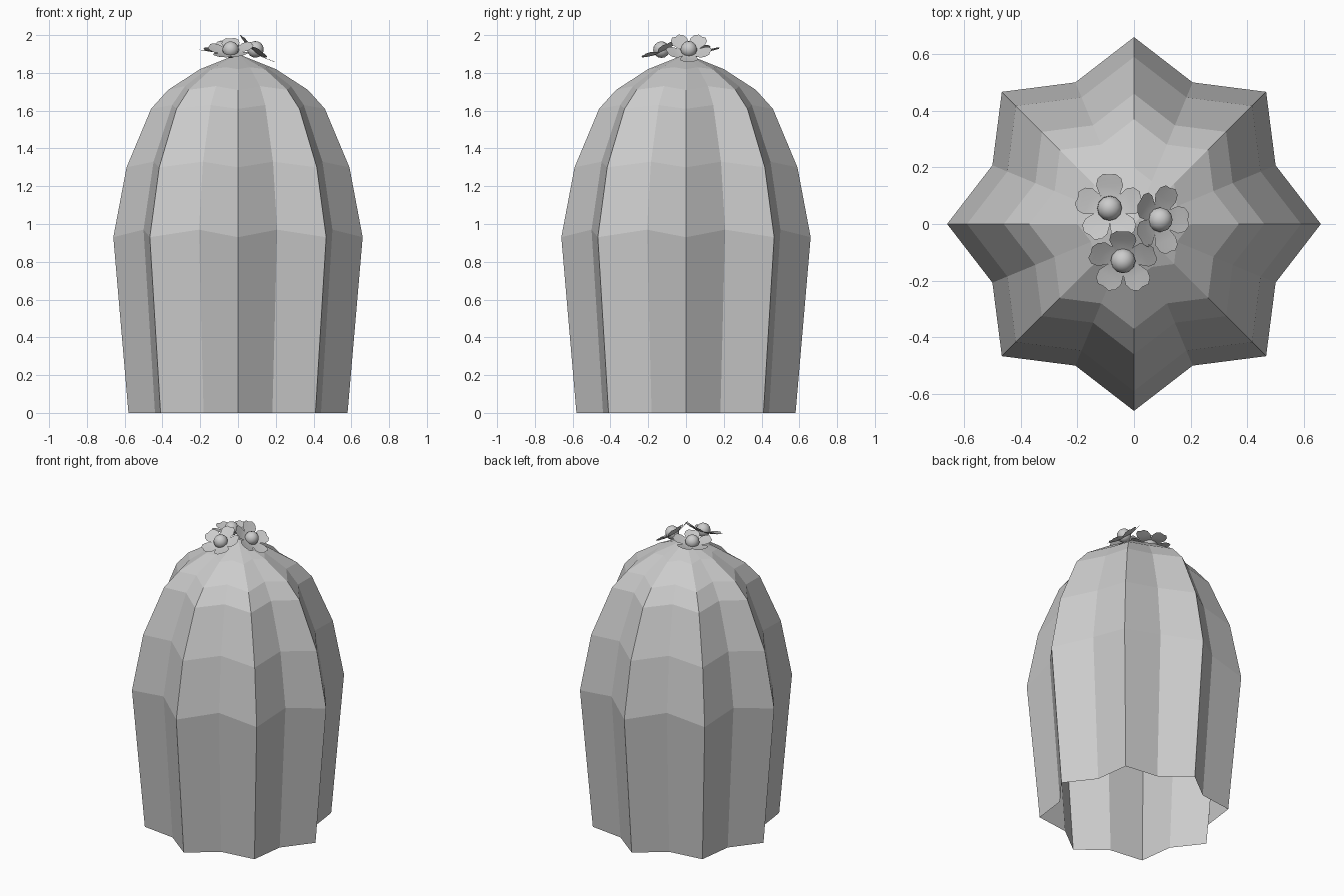
import bpy, bmesh
from math import sin, cos, pi, radians
from mathutils import Matrix, Vector

cube = bpy.data.objects.get("Cube")
if cube:
    bpy.data.objects.remove(cube)


def material(name, value):
    mat = bpy.data.materials.new(name)
    mat.use_nodes = True
    color = (value, value, value, 1)
    mat.diffuse_color = color
    mat.node_tree.nodes["Principled BSDF"].inputs["Base Color"].default_value = color
    return mat


grey = material("plain grey", 0.6)


def make_object(name, bm, matrix=None):
    mesh = bpy.data.meshes.new(name)
    bm.to_mesh(mesh)
    bm.free()
    mesh.materials.append(grey)
    obj = bpy.data.objects.new(name, mesh)
    bpy.context.collection.objects.link(obj)
    if matrix:
        obj.matrix_world = matrix
    return obj


# Ribbed cactus body: star-shaped rings, open underneath
RIBS = 8
# ridge radius, ridge height, valley height
profile = [(0.58, 0, 0), (0.66, 0.93, 0.97), (0.59, 1.30, 1.33),
           (0.46, 1.61, 1.63), (0.37, 1.71, 1.73), (0.20, 1.82, 1.83)]
bm = bmesh.new()
rings = []
for radius, ridge_z, valley_z in profile:
    ring = []
    for i in range(RIBS * 2):
        a = pi * i / RIBS
        r = radius * (0.82 if i % 2 else 1)
        ring.append(bm.verts.new((r * cos(a), r * sin(a), valley_z if i % 2 else ridge_z)))
    rings.append(ring)
tip = bm.verts.new((0, 0, 1.90))
n = RIBS * 2
for low, high in zip(rings, rings[1:]):
    for i in range(n):
        j = (i + 1) % n
        bm.faces.new((low[i], low[j], high[j], high[i]))
for i in range(n):
    bm.faces.new((rings[-1][i], rings[-1][(i + 1) % n], tip))
make_object("cactus_body", bm)

# Half outline of one petal: distance from the flower centre, half width, lift
petal_rows = [(0.015, 0.012, 0), (0.05, 0.036, 0.004), (0.08, 0.048, 0.012),
              (0.105, 0.042, 0.020), (0.121, 0.022, 0.024)]


def flower(name, location, normal, phase):
    place = (Matrix.Translation(location)
             @ Vector((0, 0, 1)).rotation_difference(Vector(normal)).to_matrix().to_4x4())
    # Five cupped petals
    bm = bmesh.new()
    for k in range(5):
        turn = Matrix.Rotation(phase + k * 2 * pi / 5, 4, "Z")
        rows = [[bm.verts.new(turn @ Vector((d - 0.003 * (s == 0), s * w, h - 0.003 * (s == 0))))
                 for s in (-1, 0, 1)] for d, w, h in petal_rows]
        for a, b in zip(rows, rows[1:]):
            for i in range(2):
                bm.faces.new((a[i], b[i], b[i + 1], a[i + 1]))
    for f in bm.faces:
        f.smooth = True
    make_object(name + "_petals", bm, place)
    # Round centre
    bm = bmesh.new()
    bmesh.ops.create_uvsphere(bm, u_segments=12, v_segments=8, radius=0.044)
    for f in bm.faces:
        f.smooth = True
    make_object(name + "_centre", bm, place @ Matrix.Translation((0, 0, 0.012)))


flower("left_flower", (0.085, 0.015, 1.915), (0.62, 0.0, 0.78), 0)
flower("right_flower", (-0.085, 0.055, 1.915), (-0.12, 0.06, 1), radians(90))
flower("front_flower", (-0.038, -0.125, 1.912), (-0.05, -0.42, 0.9), radians(90))
